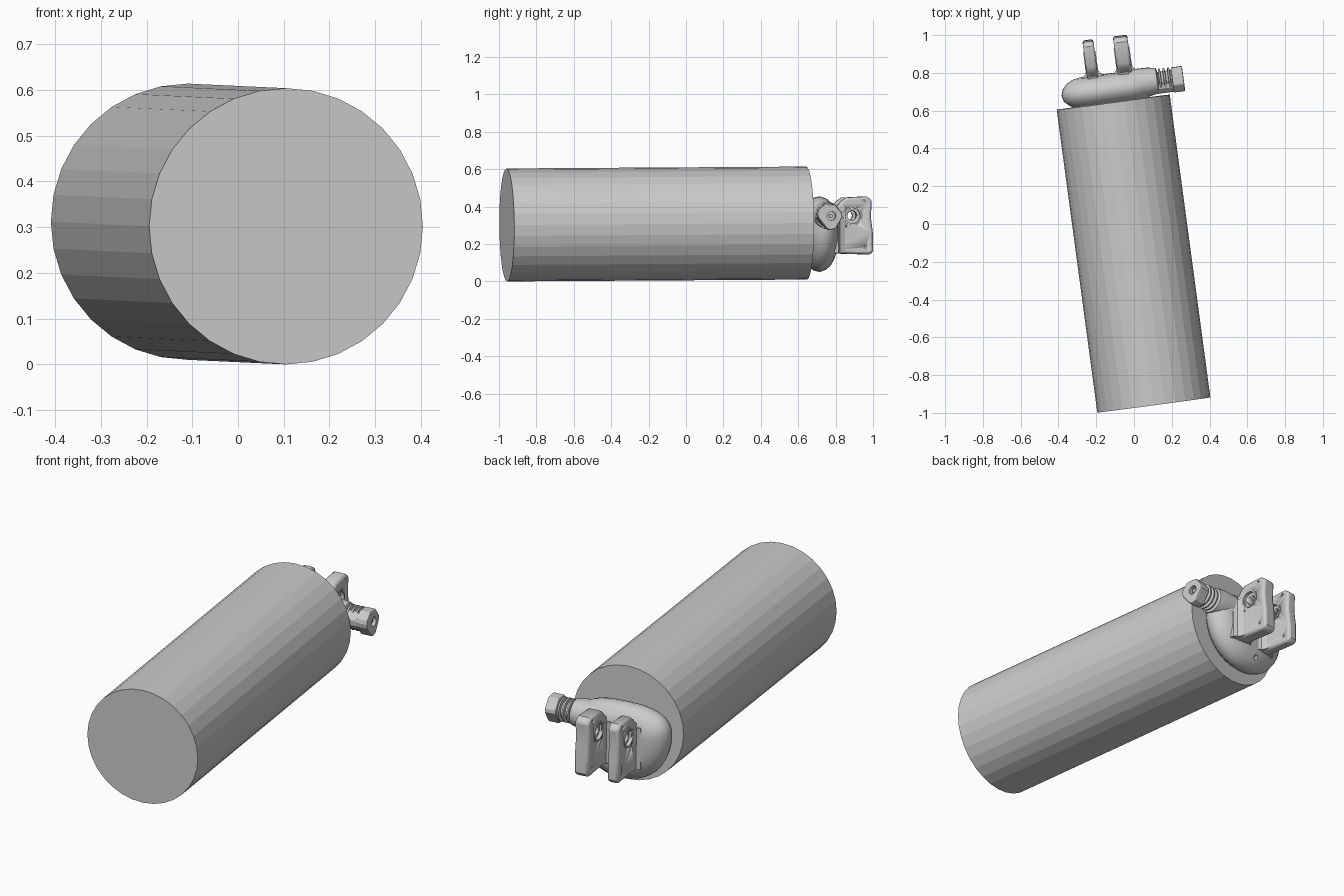
import bpy, bmesh, math
from mathutils import Vector, Matrix

if "Cube" in bpy.data.objects:
    bpy.data.objects.remove(bpy.data.objects["Cube"])

# Local frame at the tank's rear face: u = right, v = along axis, w = up
FRONT = Vector((0.105, -0.958, 0.302))
REAR = Vector((-0.11, 0.645, 0.312))
V = (REAR - FRONT).normalized()
U = V.cross(Vector((0, 0, 1))).normalized()
W = U.cross(V)
FRAME = Matrix((U, V, W)).transposed().to_4x4()
FRAME.translation = REAR


def loft(name, rings, smooth=0):
    """Skin a list of equal-length rings and cap both ends."""
    bm = bmesh.new()
    loops = [[bm.verts.new(p) for p in ring] for ring in rings]
    n = len(loops[0])
    for a, b in zip(loops, loops[1:]):
        for i in range(n):
            j = (i + 1) % n
            bm.faces.new((a[i], a[j], b[j], b[i]))
    bm.faces.new(loops[0][::-1])
    bm.faces.new(loops[-1])
    bmesh.ops.recalc_face_normals(bm, faces=bm.faces)
    me = bpy.data.meshes.new(name)
    bm.to_mesh(me)
    bm.free()
    ob = bpy.data.objects.new(name, me)
    ob.matrix_world = FRAME
    bpy.context.collection.objects.link(ob)
    if smooth:
        bpy.ops.object.select_all(action='DESELECT')
        bpy.context.view_layer.objects.active = ob
        ob.select_set(True)
        bpy.ops.object.shade_smooth_by_angle(angle=math.radians(smooth))
    return ob


def lathe(name, profile, v, w, n=24, smooth=35):
    """Turned part along u; profile holds (u, radius)."""
    ang = [math.tau * i / n for i in range(n)]
    return loft(name, [[(u, v + r * math.cos(a), w + r * math.sin(a)) for a in ang]
                       for u, r in profile], smooth)


def bevel(ob, width, seg=2):
    m = ob.modifiers.new("bevel", 'BEVEL')
    m.width, m.segments, m.limit_method = width, seg, 'ANGLE'
    m.angle_limit = math.radians(40)


def cut(ob, cutter):
    cutter.hide_render = True
    cutter.display_type = 'WIRE'
    m = ob.modifiers.new("cut", 'BOOLEAN')
    m.operation, m.object, m.solver = 'DIFFERENCE', cutter, 'EXACT'


# Tank cylinder
R, L = 0.302, (REAR - FRONT).length
loft("tank", [[(R * math.cos(math.tau * i / 32), v, R * math.sin(math.tau * i / 32))
               for i in range(32)] for v in (-L, 0)])


# Cap: flat-topped, round-bottomed pillow
def cap_ring(v, inset, n=40):
    ring = []
    for i in range(n):
        c, s = math.cos(math.tau * i / n), math.sin(math.tau * i / n)
        if s > 0:
            x = math.copysign(abs(c) ** 0.75, c)
            z = (0.142 - inset) * s ** 0.75
        else:
            x, z = math.copysign(abs(c) ** 0.95, c), (0.262 - inset) * s
        ring.append((-0.012 + (0.255 - inset) * x, v, z))
    return ring


cap = loft("end_cap", [cap_ring(*p) for p in (
    (-0.004, 0.06), (0.012, 0.034), (0.038, 0.008), (0.07, 0.0), (0.1, 0.01),
    (0.128, 0.034), (0.146, 0.07), (0.153, 0.11))], 50)
drain = [[(-0.03 + 0.012 * math.cos(math.tau * i / 12), v,
           -0.205 + 0.012 * math.sin(math.tau * i / 12)) for i in range(12)]
         for v in (0.08, 0.2)]
cut(cap, loft("drain_cutter", drain))

# Hinge lugs with bores and flared feet
SIDE = [(0.10, 0.07), (0.15, 0.085), (0.172, 0.115), (0.20, 0.135), (0.31, 0.14),
        (0.338, 0.12), (0.332, 0.03), (0.342, -0.05), (0.344, -0.15), (0.33, -0.17),
        (0.21, -0.166), (0.10, -0.16)]
HV, HW = 0.232, 0.038
for side, uc, half in (("left", -0.09, 0.029), ("right", 0.082, 0.038)):
    lug = loft(side + "_lug", [[(u, v, w) for v, w in SIDE]
                               for u in (uc - half, uc + half)], 35)
    bevel(lug, 0.012)
    cut(lug, lathe(side + "_bore_cutter", [(uc - 0.1, 0.026), (uc + 0.1, 0.026)], HV, HW))
    for sgn in (-1, 1):
        a, b = uc + sgn * (half - 0.014), uc + sgn * 0.1
        cut(lug, lathe(side + "_counterbore_cutter", [(a, 0.042), (b, 0.042)], HV, HW))
        for pv, pw in ((0.295, 0.118), (0.195, -0.02), (0.3, -0.13)):
            cut(lug, lathe(side + "_pin_cutter", [(a, 0.006), (b, 0.006)], pv, pw, 10))
    # raised rim around each bore
    for sgn in (-1, 1):
        rim = lathe(side + "_bore_rim", [(uc + sgn * (half - 0.02), 0.052),
                                         (uc + sgn * (half + 0.004), 0.05)], HV, HW)
        cut(rim, lathe(side + "_rim_cutter", [(uc - 0.1, 0.041), (uc + 0.1, 0.041)], HV, HW))
    flare = [(half + 0.032, 0.15), (half + 0.012, 0.162), (half - 0.002, 0.195)]
    foot = [(uc + half + 0.03, 0.12)] + [(uc + u, v) for u, v in flare]
    foot += [(uc - u * 0.9 if u > half else uc - u, v) for u, v in flare[::-1]]
    foot += [(uc - half - 0.02, 0.12)]
    loft(side + "_lug_foot", [[(u, v, w) for u, v in foot] for w in (-0.16, 0.06)], 35)

# Valve: tapered shoulder, ribbed stem and faceted end block
VV, VW = 0.082, 0.038
lathe("valve_shoulder", [(0.1, 0.078), (0.2, 0.076), (0.245, 0.068), (0.252, 0.05)], VV, VW)
ribs = [(0.24, 0.046)]
for k in range(3):
    u = 0.255 + k * 0.025
    ribs += [(u, 0.046), (u + 0.003, 0.062), (u + 0.011, 0.062), (u + 0.014, 0.046)]
lathe("valve_ribs", ribs + [(0.35, 0.046)], VV, VW)
HEX = [(-0.074, 0.012), (-0.068, 0.032), (-0.035, 0.062), (0.022, 0.06), (0.058, 0.012),
       (0.06, -0.008), (0.022, -0.07), (-0.01, -0.076), (-0.024, -0.068), (-0.07, -0.01)]
block = loft("valve_block", [[(u, VV + v, VW + w) for v, w in HEX] for u in (0.325, 0.386)])
bevel(block, 0.006)
cut(block, lathe("valve_port_cutter", [(0.36, 0.024), (0.45, 0.024)], VV, VW))
lathe("valve_port_stem", [(0.345, 0.011), (0.376, 0.011)], VV, VW, 16)
# Solid web joining block and cap on the tank side
web = loft("valve_web", [[(u, VV + v, VW + w) for v, w in
                          ((-0.07, 0.02), (-0.045, 0.045), (-0.02, 0.05),
                           (-0.02, -0.05), (-0.045, -0.04), (-0.068, -0.01))]
                         for u in (0.15, 0.34)])
bevel(web, 0.006)
